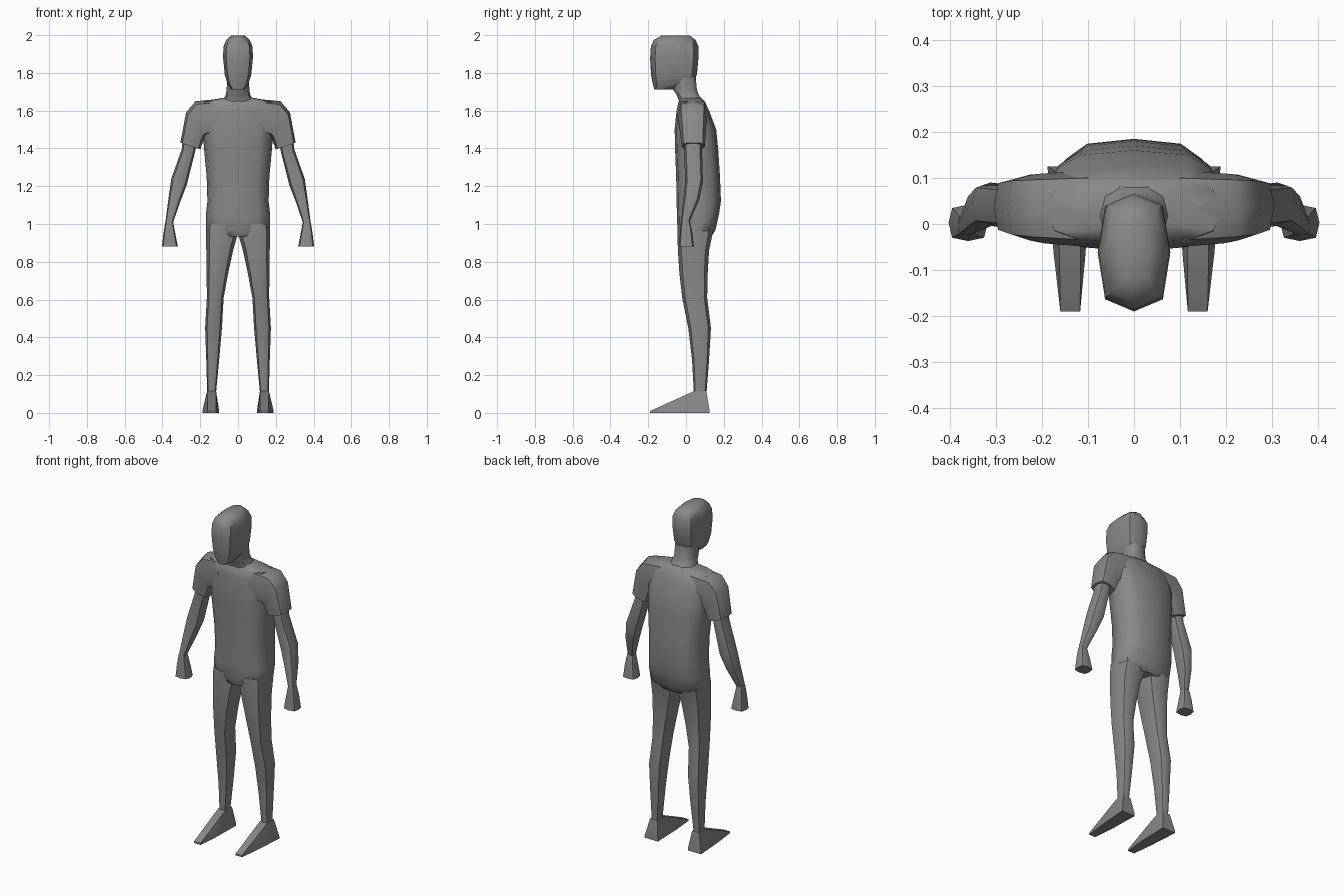
import bpy, bmesh, math
from mathutils import Vector

grey = bpy.data.materials.new("plain grey")
grey.diffuse_color = (0.25, 0.25, 0.25, 1)


def finish(name, bm, mirror, angle):
    bmesh.ops.recalc_face_normals(bm, faces=bm.faces)
    me = bpy.data.meshes.new(name)
    bm.to_mesh(me)
    bm.free()
    me.materials.append(grey)
    ob = bpy.data.objects.new(name, me)
    bpy.context.collection.objects.link(ob)
    if mirror:
        ob.modifiers.new("mirror", 'MIRROR')
    bpy.ops.object.select_all(action='DESELECT')
    ob.select_set(True)
    bpy.context.view_layer.objects.active = ob
    bpy.ops.object.shade_smooth_by_angle(angle=math.radians(angle))
    return ob


def loft(name, rings, sides=8, power=2.6, mirror=False, angle=50):
    """Skin rings given as (x0, z0, x1, z1, y_front, y_back)."""
    bm = bmesh.new()
    loops = []
    for x0, z0, x1, z1, yf, yb in rings:
        mid = Vector(((x0 + x1) / 2, (yf + yb) / 2, (z0 + z1) / 2))
        a = Vector(((x1 - x0) / 2, 0, (z1 - z0) / 2))
        b = Vector((0, (yb - yf) / 2, 0))
        loop = []
        for i in range(sides):
            c, s = (f(2 * math.pi * i / sides) for f in (math.cos, math.sin))
            u = math.copysign(abs(c) ** (2 / power), c)
            v = math.copysign(abs(s) ** (2 / power), s)
            loop.append(bm.verts.new(mid + a * u + b * v))
        loops.append(loop)
    for p, q in zip(loops, loops[1:]):
        for i in range(sides):
            j = (i + 1) % sides
            bm.faces.new((p[i], p[j], q[j], q[i]))
    bm.faces.new(loops[0])
    bm.faces.new(loops[-1])
    return finish(name, bm, mirror, angle)


def level(*rows):
    """Horizontal centred rings from (z, half_width, y_front, y_back)."""
    return [(-w, z, w, z, yf, yb) for z, w, yf, yb in rows]


# Head and neck
loft("head", level(
    (1.712, .035, -.168, -.05), (1.74, .055, -.175, .03), (1.79, .07, -.185, .058),
    (1.88, .079, -.19, .066), (1.94, .077, -.186, .066),
    (1.975, .062, -.17, .05), (1.998, .035, -.13, .02)), power=3)
loft("neck", level(
    (1.60, .10, -.03, .10), (1.65, .085, -.04, .095), (1.68, .066, -.05, .072),
    (1.71, .06, -.07, .06), (1.78, .058, -.08, .054)), sides=10)

# Torso from the hem up to the shoulder line
loft("torso", level(
    (.935, .12, -.035, .135), (.965, .168, -.045, .155), (1.05, .17, -.048, .174),
    (1.12, .162, -.05, .185), (1.25, .166, -.052, .18), (1.40, .18, -.058, .17),
    (1.50, .186, -.06, .16), (1.60, .19, -.05, .122), (1.648, .19, -.04, .10),
    (1.668, .08, -.02, .08)), sides=12, power=3)

# Shoulders with short sleeves
loft("sleeve", [
    (.10, 1.46, .10, 1.662, -.05, .115), (.165, 1.465, .225, 1.65, -.042, .11),
    (.178, 1.455, .275, 1.59, -.036, .107), (.20, 1.395, .305, 1.43, -.024, .10)],
    power=3.4, mirror=True)

# Bare arms and hands
loft("arm", [
    (.215, 1.44, .29, 1.465, -.01, .085), (.23, 1.37, .298, 1.395, -.01, .085),
    (.272, 1.205, .353, 1.24, -.004, .09), (.305, 1.12, .368, 1.135, -.015, .07),
    (.343, 1.01, .383, 1.02, -.025, .02)], mirror=True)
loft("hand", [
    (.343, 1.01, .383, 1.02, -.025, .02), (.332, .95, .394, .955, -.032, .033),
    (.318, .88, .403, .88, -.037, .042)], power=3.4, mirror=True)

# Legs
loft("leg", [
    (.0, 1.0, .168, 1.0, -.045, .15), (.003, .94, .17, .95, -.045, .14),
    (.026, .86, .168, .86, -.043, .122), (.052, .74, .166, .74, -.035, .115),
    (.076, .61, .165, .61, -.02, .112), (.085, .45, .174, .45, .012, .132),
    (.10, .28, .168, .28, .032, .122), (.117, .10, .163, .10, .042, .108)],
    mirror=True)

# Wedge-shaped feet
bm = bmesh.new()
for x0, x1, y, z in ((.116, .164, .108, .115), (.116, .164, .042, .115),
                     (.10, .188, .125, .0), (.10, .188, .125, .012),
                     (.105, .175, -.06, .0), (.115, .163, -.06, .066),
                     (.117, .16, -.19, .0), (.117, .16, -.19, .01)):
    for x in (x0, x1):
        bm.verts.new((x, y, z))
bmesh.ops.convex_hull(bm, input=bm.verts)
finish("foot", bm, True, 40)
